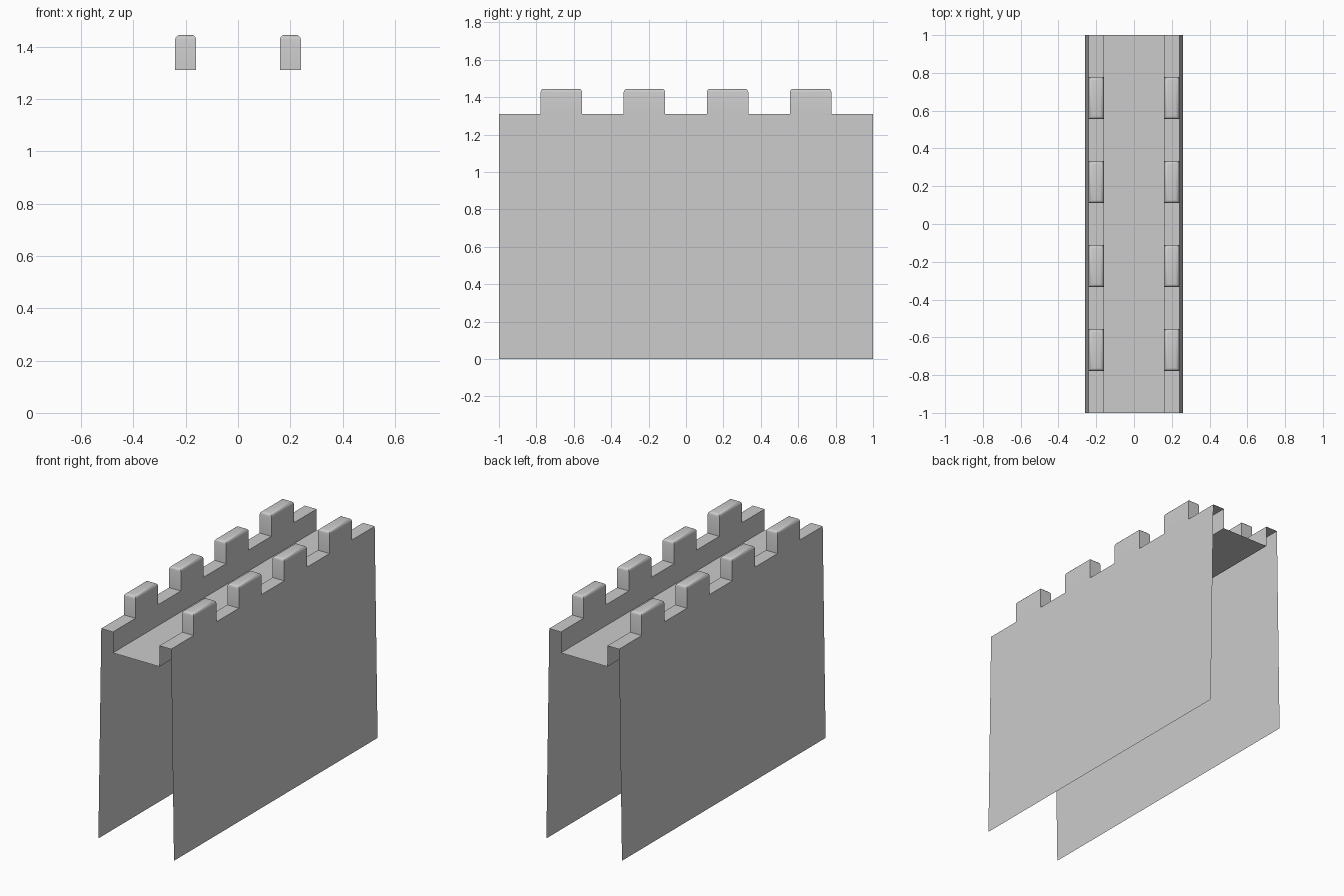
import bpy, bmesh, math

if "Cube" in bpy.data.objects:
    bpy.data.objects.remove(bpy.data.objects["Cube"])

CELLS = 9
TOP, MERLON_TOP, FLOOR = 1.31, 1.445, 1.18
# open cross-section: outer wall, parapet top, walkway, parapet top, outer wall
PROFILE = [(-0.26, 0), (-0.24, TOP), (-0.16, TOP), (-0.16, FLOOR),
           (0.16, FLOOR), (0.16, TOP), (0.24, TOP), (0.26, 0)]
PARAPETS = (1, 5)

bm = bmesh.new()
rows = [[bm.verts.new((x, -1 + 2 * i / CELLS, z)) for x, z in PROFILE]
        for i in range(CELLS + 1)]
top_edges = []


def merlon(base):
    """Open-bottomed block rising from a quad on the parapet."""
    top = [bm.verts.new((v.co.x, v.co.y, MERLON_TOP)) for v in base]
    for k in range(4):
        n = (k + 1) % 4
        bm.faces.new((base[k], base[n], top[n], top[k]))
    cap = bm.faces.new(top)
    top_edges.extend(cap.edges)


# wall strips, with a merlon on every second cell
for i in range(CELLS):
    a, b = rows[i], rows[i + 1]
    for j in range(len(PROFILE) - 1):
        quad = (a[j], a[j + 1], b[j + 1], b[j])
        if j in PARAPETS and i % 2 == 1:
            merlon(quad)
        else:
            bm.faces.new(quad)

# rounded merlon tops
bmesh.ops.bevel(bm, geom=top_edges, offset=0.018, offset_type='OFFSET',
                segments=3, profile=0.5, affect='EDGES')

bm.normal_update()
mesh = bpy.data.meshes.new("battlement_wall")
bm.to_mesh(mesh)
bm.free()
wall = bpy.data.objects.new("battlement_wall", mesh)
bpy.context.collection.objects.link(wall)
bpy.context.view_layer.objects.active = wall
wall.select_set(True)
bpy.ops.object.shade_smooth_by_angle(angle=math.radians(35))
